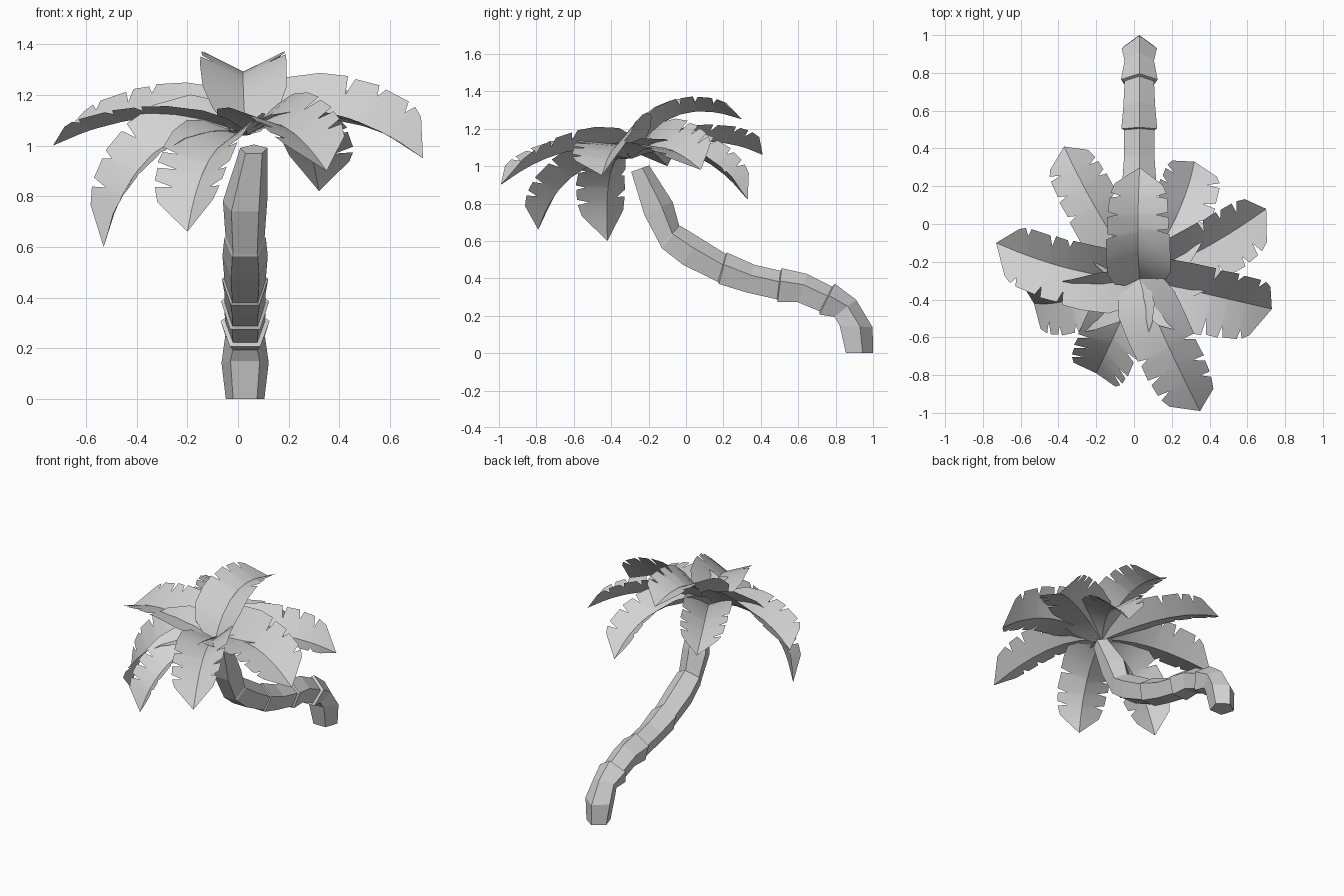
import bpy, bmesh, math, random
from mathutils import Vector, Matrix

random.seed(4)
if "Cube" in bpy.data.objects:
    bpy.data.objects.remove(bpy.data.objects["Cube"], do_unlink=True)

GREY = (0.65, 0.65, 0.65, 1)
mat = bpy.data.materials.new("light grey")
mat.use_nodes = True
mat.diffuse_color = GREY
mat.node_tree.nodes["Principled BSDF"].inputs["Base Color"].default_value = GREY


def finish(bm, name, smooth_angle=None):
    me = bpy.data.meshes.new(name)
    bm.to_mesh(me)
    bm.free()
    me.materials.append(mat)
    ob = bpy.data.objects.new(name, me)
    bpy.context.scene.collection.objects.link(ob)
    if smooth_angle:
        bpy.ops.object.select_all(action="DESELECT")
        ob.select_set(True)
        bpy.context.view_layer.objects.active = ob
        bpy.ops.object.shade_smooth_by_angle(angle=math.radians(smooth_angle))
    return ob


# Trunk: five-sided rings along a bent path; each section flares to a ledge
def trunk():
    rings = [  # y, z, radius, tilt of the ring in degrees from level
        (0.92, 0.00, 0.080, 0), (0.90, 0.145, 0.098, -4), (0.845, 0.235, 0.082, 38),
        (0.75, 0.28, 0.102, 63), (0.745, 0.283, 0.082, 63),
        (0.62, 0.34, 0.088, 72), (0.50, 0.355, 0.100, 83), (0.495, 0.356, 0.085, 83),
        (0.345, 0.39, 0.085, 76), (0.195, 0.445, 0.096, 76), (0.19, 0.447, 0.086, 74),
        (0.02, 0.54, 0.094, 60), (-0.085, 0.615, 0.086, 50), (-0.09, 0.62, 0.081, 48),
        (-0.155, 0.77, 0.092, 24), (-0.25, 0.985, 0.056, 20)]
    bm = bmesh.new()
    loops = []
    for y, z, r, tilt in rings:
        a = math.radians(tilt)
        out = Vector((0, math.cos(a), math.sin(a)))
        cx = 0.028 + 0.16 * max(0, z - 0.77)
        loop = []
        for k in range(5):
            t = 2 * math.pi * k / 5
            p = Vector((cx, y, z)) + out * (r * math.cos(t)) + Vector((r * math.sin(t), 0, 0))
            loop.append(bm.verts.new(p))
        loops.append(loop)
    for a, b in zip(loops, loops[1:]):
        for k in range(5):
            bm.faces.new((a[k], a[(k + 1) % 5], b[(k + 1) % 5], b[k]))
    bm.faces.new(loops[0])
    bm.faces.new(loops[-1])
    bmesh.ops.recalc_face_normals(bm, faces=bm.faces)
    finish(bm, "trunk")


ROOT = Vector((0.03, -0.29, 1.04))


# Outline of one half of a leaf: distance along the rib, share of the width
def half_outline():
    pts = [(0, 0.35), (0.1, 0.8), (0.22, 1.0), (0.38, 1.02)]
    for t, w in ((0.53, 1.0), (0.67, 0.97), (0.79, 0.9)):
        t += random.uniform(-0.02, 0.02)
        depth = random.uniform(0.55, 0.75)
        pts += [(t - 0.015, w), (t, w * depth), (t + 0.02, w * 0.96)]
    return pts + [(0.87, 0.74), (1, 0)]


# Leaf: two notched halves raised in a V on either side of a drooping rib
def leaf(name, mid, tip, roll, width):
    mid, tip = Vector(mid), Vector(tip)
    ctrl = 2 * mid - (ROOT + tip) / 2

    def rib(t):
        return ROOT * (1 - t) ** 2 + ctrl * (2 * t * (1 - t)) + tip * t * t

    def edge(t, w, side):
        tan = ((ctrl - ROOT) * (1 - t) + (tip - ctrl) * t).normalized()
        left = Vector((0, 0, 1)).cross(tan).normalized()
        # the V opens out toward the tip
        lift = math.radians((28 * side + roll) * (1.08 - 0.2 * t))
        across = Matrix.Rotation(lift, 3, tan) @ (left * side)
        return rib(t) + across * (w * width)

    bm = bmesh.new()
    for side in (1, -1):
        prev = None
        for t, w in half_outline():
            m = bm.verts.new(rib(t))
            o = bm.verts.new(edge(t, w, side)) if w else m
            if prev:
                quad = [prev[0], m, o, prev[1]] if w else [prev[0], m, prev[1]]
                bm.faces.new(quad if side > 0 else quad[::-1])
            prev = (m, o)
    bmesh.ops.remove_doubles(bm, verts=bm.verts, dist=0.0005)
    finish(bm, name, 25)


trunk()
leaves = [  # name, middle of the rib, tip, roll in degrees, half width
    ("leaf_front", (0.17, -0.62, 1.08), (0.35, -0.99, 0.90), 10, 0.19),
    ("leaf_left_front", (0.38, -0.37, 1.11), (0.73, -0.45, 0.95), 22, 0.22),
    ("leaf_left_back", (0.37, -0.13, 1.10), (0.70, 0.08, 0.98), 20, 0.20),
    ("leaf_back_left", (0.22, 0.03, 1.06), (0.32, 0.33, 0.82), 8, 0.19),
    ("leaf_top", (0.02, -0.05, 1.27), (0.03, 0.30, 1.25), 0, 0.19),
    ("leaf_back_right", (-0.20, 0.08, 1.13), (-0.37, 0.41, 1.06), -6, 0.17),
    ("leaf_right", (-0.33, -0.24, 1.11), (-0.73, -0.10, 1.00), -15, 0.20),
    ("leaf_right_front", (-0.32, -0.40, 0.98), (-0.53, -0.42, 0.60), -26, 0.18),
    ("leaf_front_right", (-0.11, -0.60, 0.95), (-0.20, -0.79, 0.66), 5, 0.19),
]
for args in leaves:
    leaf(*args)
